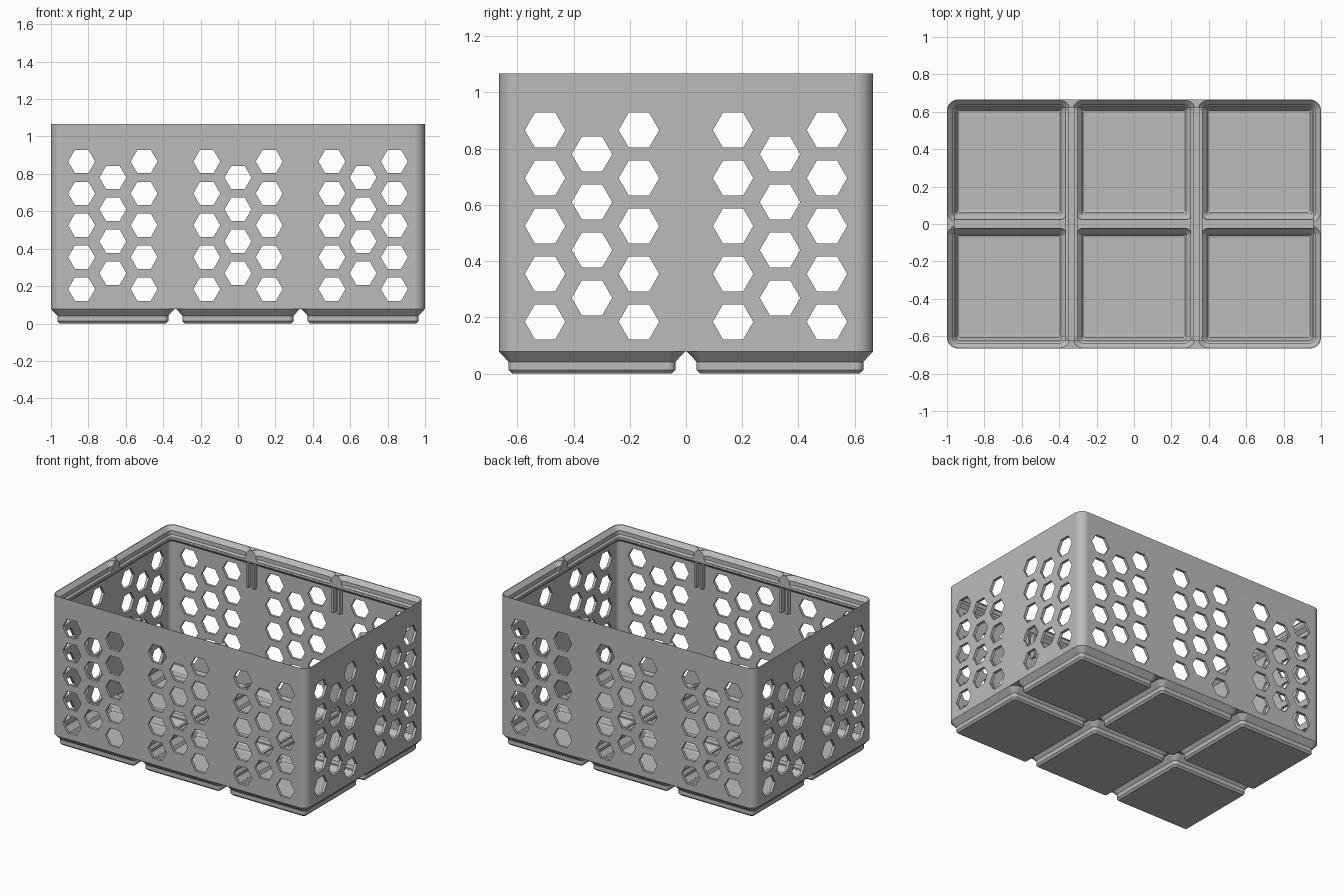
import bpy, bmesh, math

old = bpy.data.objects.get("Cube")
if old:
    bpy.data.objects.remove(old, do_unlink=True)

grey = bpy.data.materials.new("light grey plastic")
grey.use_nodes = True
COLOUR = (0.5, 0.5, 0.5, 1)
grey.diffuse_color = COLOUR
grey.node_tree.nodes["Principled BSDF"].inputs["Base Color"].default_value = COLOUR

PITCH, HX, HY = 0.669, 1.0, 0.665
BASE, TOP, RAD = 0.078, 1.067, 0.06
CELLS = [(i * PITCH, j * PITCH / 2) for i in (-1, 0, 1) for j in (-1, 1)]


def finish(bm, name):
    bmesh.ops.recalc_face_normals(bm, faces=bm.faces)
    mesh = bpy.data.meshes.new(name)
    bm.to_mesh(mesh)
    bm.free()
    mesh.materials.append(grey)
    ob = bpy.data.objects.new(name, mesh)
    bpy.context.collection.objects.link(ob)
    return ob


def loft(bm, cx, cy, hx, hy, rings, seg=8):
    """Stack rounded rectangles; each ring is (z, inset)."""
    previous = first = None
    for z, inset in rings:
        r = max(RAD - inset, 0.01)
        loop = []
        for q, (sx, sy) in enumerate([(1, 1), (-1, 1), (-1, -1), (1, -1)]):
            ox = cx + sx * (hx - inset - r)
            oy = cy + sy * (hy - inset - r)
            for k in range(seg + 1):
                a = (q + k / seg) * math.pi / 2
                loop.append(bm.verts.new((ox + r * math.cos(a), oy + r * math.sin(a), z)))
        if previous:
            n = len(loop)
            for k in range(n):
                bm.faces.new((previous[k], previous[(k + 1) % n], loop[(k + 1) % n], loop[k]))
        else:
            first = loop
        previous = loop
    bm.faces.new(first)
    bm.faces.new(previous)


def box(bm, lo, hi):
    made = bmesh.ops.create_cube(bm, size=1)["verts"]
    for v in made:
        v.co = [l + (c + 0.5) * (h - l) for c, l, h in zip(v.co, lo, hi)]


def prism(bm, u, z, along_x):
    """Hexagonal bar running right through the bin."""
    ends = []
    for d in (-1.2, 1.2):
        ring = []
        for k in range(6):
            a = k * math.pi / 3
            p, h = u + 0.072 * math.cos(a), z + 0.072 * math.sin(a)
            ring.append(bm.verts.new((d, p, h) if along_x else (p, d, h)))
        ends.append(ring)
        bm.faces.new(ring)
    for k in range(6):
        m = (k + 1) % 6
        bm.faces.new((ends[0][k], ends[0][m], ends[1][m], ends[1][k]))


def cut(target, bm):
    cutter = finish(bm, "cutter")
    cutter.hide_render = True
    mod = target.modifiers.new("cut", "BOOLEAN")
    mod.operation, mod.solver, mod.object = "DIFFERENCE", "EXACT", cutter
    bpy.context.view_layer.objects.active = target
    bpy.ops.object.modifier_apply(modifier=mod.name)
    bpy.data.objects.remove(cutter, do_unlink=True)


def smooth(ob):
    bpy.ops.object.select_all(action="DESELECT")
    ob.select_set(True)
    bpy.context.view_layer.objects.active = ob
    bpy.ops.object.shade_smooth_by_angle(angle=math.radians(25))
    mod = ob.modifiers.new("flat walls", "WEIGHTED_NORMAL")
    mod.keep_sharp = True


# Outer shell with open cavity, narrowing under the stacking lip
bm = bmesh.new()
loft(bm, 0, 0, HX, HY, [(BASE, 0), (TOP, 0)])
shell = finish(bm, "bin_walls")
bm = bmesh.new()
loft(bm, 0, 0, HX, HY, [(0.096, 0.019), (0.957, 0.019), (0.979, 0.041), (1.2, 0.041)])
cut(shell, bm)

# Floor pockets opening into the feet, and the stepped recess of the lip
HALF = 0.331
for x, y in CELLS:
    bm = bmesh.new()
    loft(bm, x, y, HALF, HALF, [(0.06, 0.038), (0.078, 0.026), (0.087, 0.0195), (0.11, 0.0195)])
    cut(shell, bm)
    bm = bmesh.new()
    loft(bm, x, y, HALF, HALF,
         [(0.99, 0.041), (0.997, 0.041), (1.008, 0.03), (1.037, 0.03), (1.065, 0.003), (1.1, 0.003)])
    cut(shell, bm)

# Honeycomb holes in all four walls
bm = bmesh.new()
columns = [(-0.167, 0.184, 5), (0, 0.269, 4), (0.167, 0.184, 5)]
for along_x, centres in ((False, (-PITCH, 0, PITCH)), (True, (-PITCH / 2, PITCH / 2))):
    for c in centres:
        for du, z0, count in columns:
            for row in range(count):
                if along_x:
                    continue
                prism(bm, c + du, z0 + row * 0.1705, False)
cut(shell, bm)
bm = bmesh.new()
for c in (-PITCH / 2, PITCH / 2):
    for du, z0, count in columns:
        for row in range(count):
            prism(bm, c + du, z0 + row * 0.1705, True)
cut(shell, bm)
smooth(shell)

# Hollow stepped feet
for n, (x, y) in enumerate(CELLS):
    bm = bmesh.new()
    loft(bm, x, y, HALF, HALF,
         [(0, 0.047), (0.0127, 0.0347), (0.0414, 0.0347), (BASE, 0),
          (BASE, 0.026), (0.055, 0.048), (0.042, 0.05), (0.028, 0.058), (0.02, 0.074)])
    smooth(finish(bm, f"foot_{n + 1}"))

# Divider guides: short ribs on the long walls and low rails on the floor
bm = bmesh.new()
for x in (-PITCH / 2, PITCH / 2):
    for dx in (-0.024, 0.024):
        for s in (-1, 1):
            ys = sorted((s * (HY - 0.015), s * (HY - 0.052)))
            box(bm, (x + dx - 0.008, ys[0], 0.8), (x + dx + 0.008, ys[1], 0.972))
        box(bm, (x + dx - 0.008, 0.02 - HY, 0.09), (x + dx + 0.008, HY - 0.02, 0.108))
finish(bm, "divider_guides")
